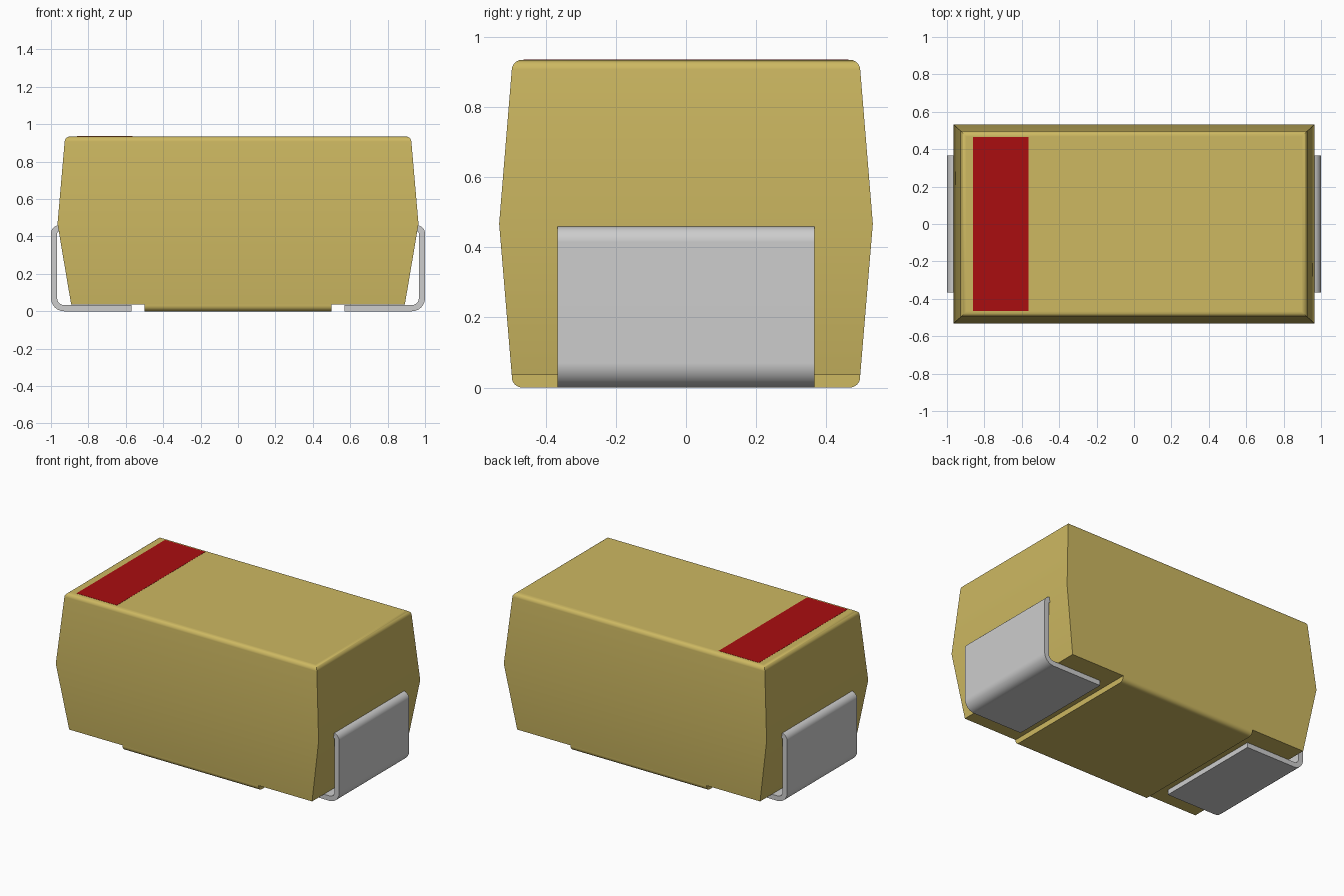
import bpy
import bmesh
from math import sin, cos, pi, radians

cube = bpy.data.objects.get("Cube")
if cube:
    bpy.data.objects.remove(cube, do_unlink=True)


def material(name, color, rough=0.6):
    m = bpy.data.materials.new(name)
    m.use_nodes = True
    m.diffuse_color = (*color, 1)
    bsdf = m.node_tree.nodes["Principled BSDF"]
    bsdf.inputs["Base Color"].default_value = (*color, 1)
    bsdf.inputs["Roughness"].default_value = rough
    return m


GOLD = material("mustard_resin", (0.61, 0.48, 0.12))
GREY = material("tinned_metal", (0.61, 0.61, 0.61))
RED = material("red_paint", (0.40, 0.004, 0.005))


def finish(name, bm, mat):
    """Turn a bmesh into a smooth-shaded object that keeps sharp edges."""
    bmesh.ops.recalc_face_normals(bm, faces=bm.faces)
    mesh = bpy.data.meshes.new(name)
    bm.to_mesh(mesh)
    bm.free()
    mesh.materials.append(mat)
    obj = bpy.data.objects.new(name, mesh)
    bpy.context.collection.objects.link(obj)
    bpy.ops.object.select_all(action="DESELECT")
    obj.select_set(True)
    bpy.context.view_layer.objects.active = obj
    bpy.ops.object.shade_smooth_by_angle(angle=radians(30))
    weighted = obj.modifiers.new("Weighted normals", "WEIGHTED_NORMAL")
    weighted.keep_sharp = True
    return obj


def loft(name, rings, mat):
    """Skin a list of equal-length closed rings and cap both ends."""
    bm = bmesh.new()
    loops = [[bm.verts.new(p) for p in ring] for ring in rings]
    n = len(loops[0])
    for a, b in zip(loops, loops[1:]):
        for i in range(n):
            j = (i + 1) % n
            bm.faces.new((a[i], a[j], b[j], b[i]))
    bm.faces.new(loops[0])
    bm.faces.new(loops[-1])
    return finish(name, bm, mat)


def arc(cx, cz, r, start, end, steps=6):
    """Points on a circular arc, angles in degrees."""
    angles = [radians(start + (end - start) * i / steps) for i in range(steps + 1)]
    return [(cx + r * cos(a), cz + r * sin(a)) for a in angles]


def rectangle(hx, hy, z):
    return [(-hx, -hy, z), (hx, -hy, z), (hx, hy, z), (-hx, hy, z)]


# Moulded body: tapers both ways from a belt, with a rounded top rim
R, TOP, BELT, STEP = 0.03, 0.935, 0.467, 0.036
rings = [rectangle(0.892, 0.497, STEP), rectangle(0.965, 0.533, BELT)]
for inset, z in arc(-R, TOP - R, R, 5, 90):
    rings.append(rectangle(0.927 + inset, 0.497 + inset, z))
loft("body", rings, GOLD)

# Raised standoff pad under the middle, rounded along its long edges
half = arc(0.467, R, R, 0, -90)
side = [(0.497, STEP + 0.002)] + half
section = side + [(-y, z) for y, z in reversed(side)]
loft("standoff_pad", [[(x, y, z) for y, z in section] for x in (-0.5, 0.5)], GOLD)

# Bent strip terminals: foot, upright and a lip entering the body
T, FOOT_R, LIP_R, LIP_Z = 0.033, 0.07, 0.045, 0.46
outer = ([(0.57, 0)] + arc(1 - FOOT_R, FOOT_R, FOOT_R, -90, 0)
         + arc(1 - LIP_R, LIP_Z - LIP_R, LIP_R, 0, 90) + [(0.92, LIP_Z)])
inner = ([(0.57, T)] + arc(1 - FOOT_R, FOOT_R, FOOT_R - T, -90, 0)
         + arc(1 - LIP_R, LIP_Z - LIP_R, LIP_R - T, 0, 90) + [(0.92, LIP_Z - T)])
for name, s in (("left_terminal", 1), ("right_terminal", -1)):
    strip = [[(s * xo, -0.367, zo), (s * xo, 0.367, zo),
              (s * xi, 0.367, zi), (s * xi, -0.367, zi)]
             for (xo, zo), (xi, zi) in zip(outer, inner)]
    loft(name, strip, GREY)

# Painted polarity band on the top face
band = [[(x - 0.713, y, z) for x, y, z in rectangle(0.148, 0.464, h)]
        for h in (TOP - 0.002, TOP + 0.001)]
loft("polarity_band", band, RED)
